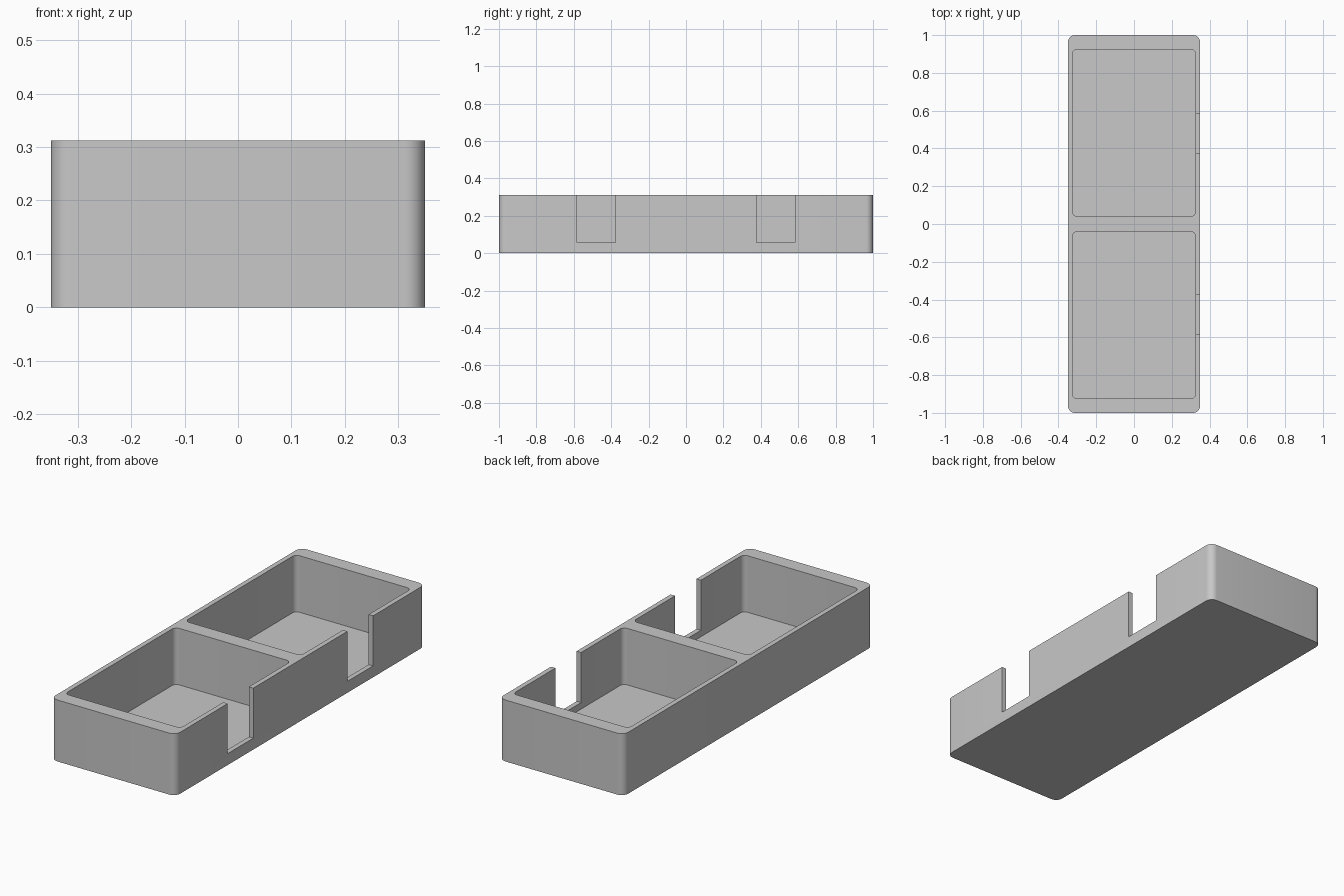
import bpy
import bmesh
from math import radians
from mathutils import Vector, Matrix

HALF_X, HALF_Y, HEIGHT = 0.35, 1.0, 0.312
WALL, FLOOR, SILL = 0.025, 0.025, 0.058

if "Cube" in bpy.data.objects:
    bpy.data.objects.remove(bpy.data.objects["Cube"])

grey = bpy.data.materials.new("light grey")
grey.use_nodes = True
grey.diffuse_color = (0.58, 0.58, 0.58, 1)
grey.node_tree.nodes["Principled BSDF"].inputs["Base Color"].default_value = grey.diffuse_color


def block(name, low, high, radius=0):
    """Box between two corners, with optional rounded upright edges."""
    low, high = Vector(low), Vector(high)
    bm = bmesh.new()
    bmesh.ops.create_cube(bm, size=1, matrix=Matrix.Translation((low + high) / 2)
                          @ Matrix.Diagonal((*(high - low), 1)))
    if radius:
        upright = [e for e in bm.edges
                   if abs(e.verts[0].co.z - e.verts[1].co.z) > 0.01]
        bmesh.ops.bevel(bm, geom=upright, offset=radius, segments=8,
                        profile=0.5, affect='EDGES')
    mesh = bpy.data.meshes.new(name)
    bm.to_mesh(mesh)
    bm.free()
    mesh.materials.append(grey)
    obj = bpy.data.objects.new(name, mesh)
    bpy.context.collection.objects.link(obj)
    return obj


def cut(body, cutter):
    """Subtract the cutter from the body, then discard it."""
    cutter.hide_render = True
    mod = body.modifiers.new("cut", 'BOOLEAN')
    mod.operation = 'DIFFERENCE'
    mod.solver = 'EXACT'
    mod.object = cutter
    bpy.context.view_layer.objects.active = body
    bpy.ops.object.modifier_apply(modifier=mod.name)
    bpy.data.objects.remove(cutter)


# Outer body with rounded upright corners
tray = block("tray", (-HALF_X, -HALF_Y, 0), (HALF_X, HALF_Y, HEIGHT), 0.037)

# Two compartments, each with a finger notch through the +x wall
inner_x = HALF_X - WALL
for side in (-1, 1):
    near, far = sorted((side * 0.04, side * 0.925))
    cut(tray, block("compartment_cutter", (-inner_x, near, FLOOR),
                    (inner_x, far, HEIGHT + 0.1), 0.025))
    near, far = sorted((side * 0.377, side * 0.583))
    cut(tray, block("notch_cutter", (inner_x - 0.05, near, SILL),
                    (HALF_X + 0.1, far, HEIGHT + 0.1)))

# Smooth corners, crisp rims
bpy.ops.object.select_all(action='DESELECT')
tray.select_set(True)
bpy.context.view_layer.objects.active = tray
bpy.ops.object.shade_smooth_by_angle(angle=radians(30))
